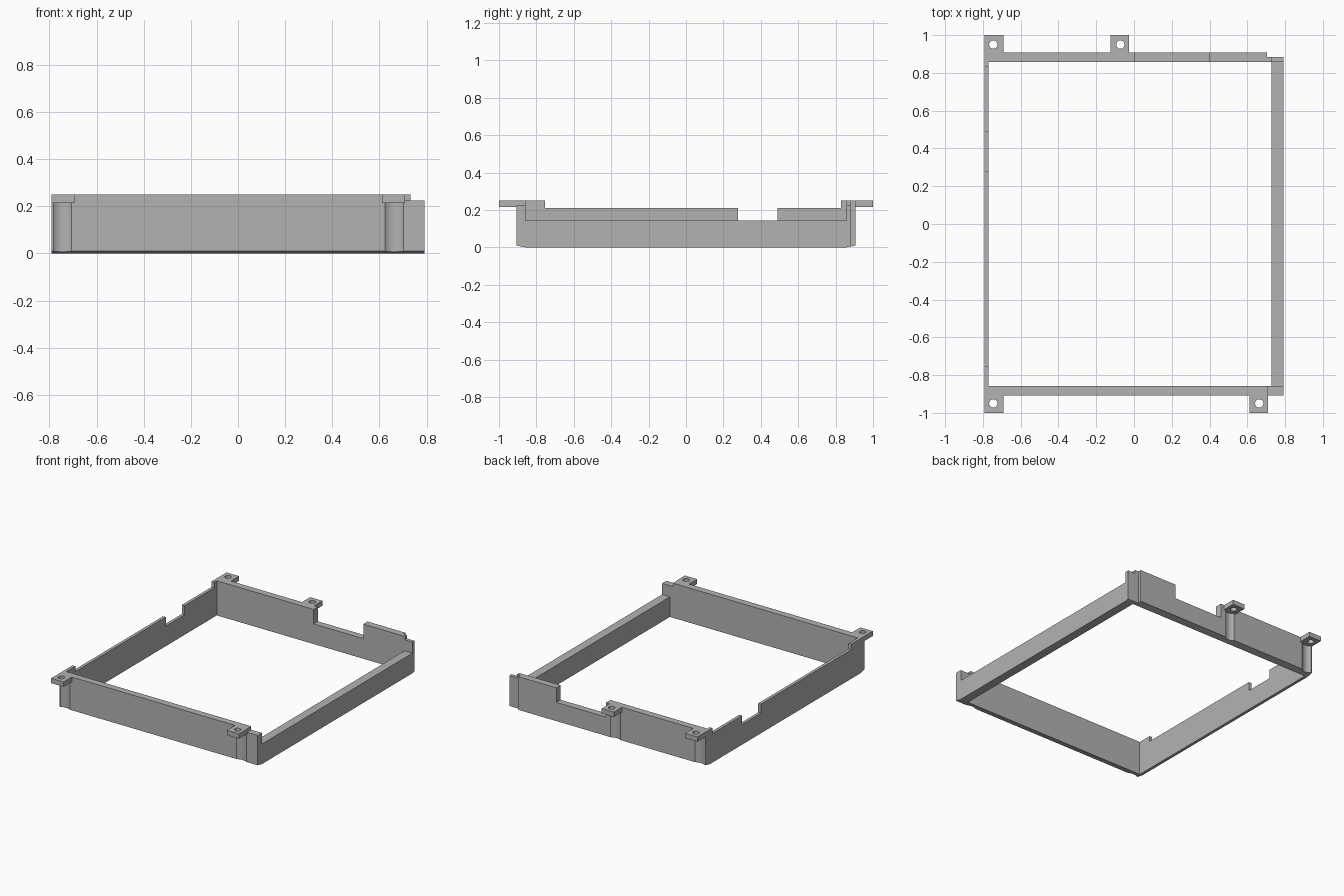
import bpy
import bmesh
from mathutils import Matrix, Vector

if "Cube" in bpy.data.objects:
    bpy.data.objects.remove(bpy.data.objects["Cube"], do_unlink=True)

grey = bpy.data.materials.new("plain_grey")
grey.use_nodes = True
GREY = (0.45, 0.45, 0.45, 1)
grey.diffuse_color = GREY
grey.node_tree.nodes["Principled BSDF"].inputs["Base Color"].default_value = GREY


def make_object(name, bm):
    bmesh.ops.recalc_face_normals(bm, faces=bm.faces)
    mesh = bpy.data.meshes.new(name)
    bm.to_mesh(mesh)
    bm.free()
    mesh.materials.append(grey)
    obj = bpy.data.objects.new(name, mesh)
    bpy.context.collection.objects.link(obj)
    return obj


def prism(name, yz, x0, x1):
    """Extrude a y-z outline along x."""
    bm = bmesh.new()
    face = bm.faces.new([bm.verts.new((x0, y, z)) for y, z in yz])
    ext = bmesh.ops.extrude_face_region(bm, geom=[face])["geom"]
    verts = [v for v in ext if isinstance(v, bmesh.types.BMVert)]
    bmesh.ops.translate(bm, verts=verts, vec=Vector((x1 - x0, 0, 0)))
    return make_object(name, bm)


def box(name, x0, x1, y0, y1, z0, z1):
    return prism(name, [(y0, z0), (y1, z0), (y1, z1), (y0, z1)], x0, x1)


def cylinder(name, x, y, z0, z1, radius):
    bm = bmesh.new()
    bmesh.ops.create_cone(bm, cap_ends=True, segments=48, radius1=radius,
                          radius2=radius, depth=z1 - z0,
                          matrix=Matrix.Translation((x, y, (z0 + z1) / 2)))
    return make_object(name, bm)


def cut(obj, cutters):
    """Subtract the cutters, keep the result and delete the cutters."""
    for c in cutters:
        mod = obj.modifiers.new("cut", "BOOLEAN")
        mod.operation = "DIFFERENCE"
        mod.solver = "EXACT"
        mod.object = c
    bpy.context.view_layer.update()
    evaluated = obj.evaluated_get(bpy.context.evaluated_depsgraph_get())
    mesh = bpy.data.meshes.new_from_object(evaluated)
    obj.modifiers.clear()
    obj.data = mesh
    for c in cutters:
        bpy.data.objects.remove(c, do_unlink=True)


# Main dimensions
X, IN, OUT = 0.792, 0.858, 0.907
TOP, STEP, RIM, LOW = 0.25, 0.225, 0.21, 0.145
TAB_Z = 0.215
HOLE_Y = 0.95


def end_wall(name, side):
    """Wall section with a gently sloped underside."""
    return prism(name, [(side * IN, 0), (side * OUT, 0.01),
                        (side * OUT, TOP), (side * IN, TOP)], -X, X)


def grooves(side, centres):
    """Screw clearance channels below the tabs."""
    return [cylinder("groove_cutter", x, side * HOLE_Y, -0.1, TAB_Z, 0.058)
            for x in centres]


# Front wall with its lowered end
front_tabs, back_tabs = (-0.745, 0.663), (-0.745, -0.072)
front_wall = end_wall("front_wall", -1)
cut(front_wall, grooves(-1, front_tabs) +
    [box("step_cutter", 0.706, 1, -1, -0.8, STEP, 0.4)])

# Back wall with long notch and stepped corner
back_wall = end_wall("back_wall", 1)
cut(back_wall, grooves(1, back_tabs) + [
    box("notch_cutter", 0.003, 0.4, 0.8, 1, LOW, 0.4),
    box("corner_cutter", 0.703, 1, 0.883, 1, -0.1, 0.4),
    box("step_cutter", 0.731, 1, 0.8, 0.95, STEP, 0.4)])

# Low thick wall on +x
box("left_wall", 0.729, X, -IN, IN, 0, LOW)

# Thin wall on -x with raised ends and a notch
prism("right_wall", [(-IN, 0), (IN, 0), (IN, TOP), (0.83, TOP), (0.83, RIM),
                     (0.49, RIM), (0.49, LOW), (0.277, LOW), (0.277, RIM),
                     (-0.755, RIM), (-0.755, TOP), (-IN, TOP)], -X, -0.77)

# Mounting tabs with screw holes
for side, label, centres in ((-1, "front", front_tabs), (1, "back", back_tabs)):
    for i, x in enumerate(centres):
        y0, y1 = sorted((side * OUT, side * 1.0))
        left = -X if x < -0.7 else x - 0.052
        right = -0.692 if x < -0.7 else x + 0.046
        tab = box(f"{label}_tab_{i + 1}", left, right, y0, y1, TAB_Z, TOP)
        cut(tab, [cylinder("hole_cutter", x, side * HOLE_Y, 0, 0.4, 0.022)])

# Smooth the round channels and holes, keep edges sharp
for obj in bpy.context.scene.objects:
    obj.select_set(obj.type == "MESH")
    if obj.type == "MESH":
        bpy.context.view_layer.objects.active = obj
bpy.ops.object.shade_smooth_by_angle()
